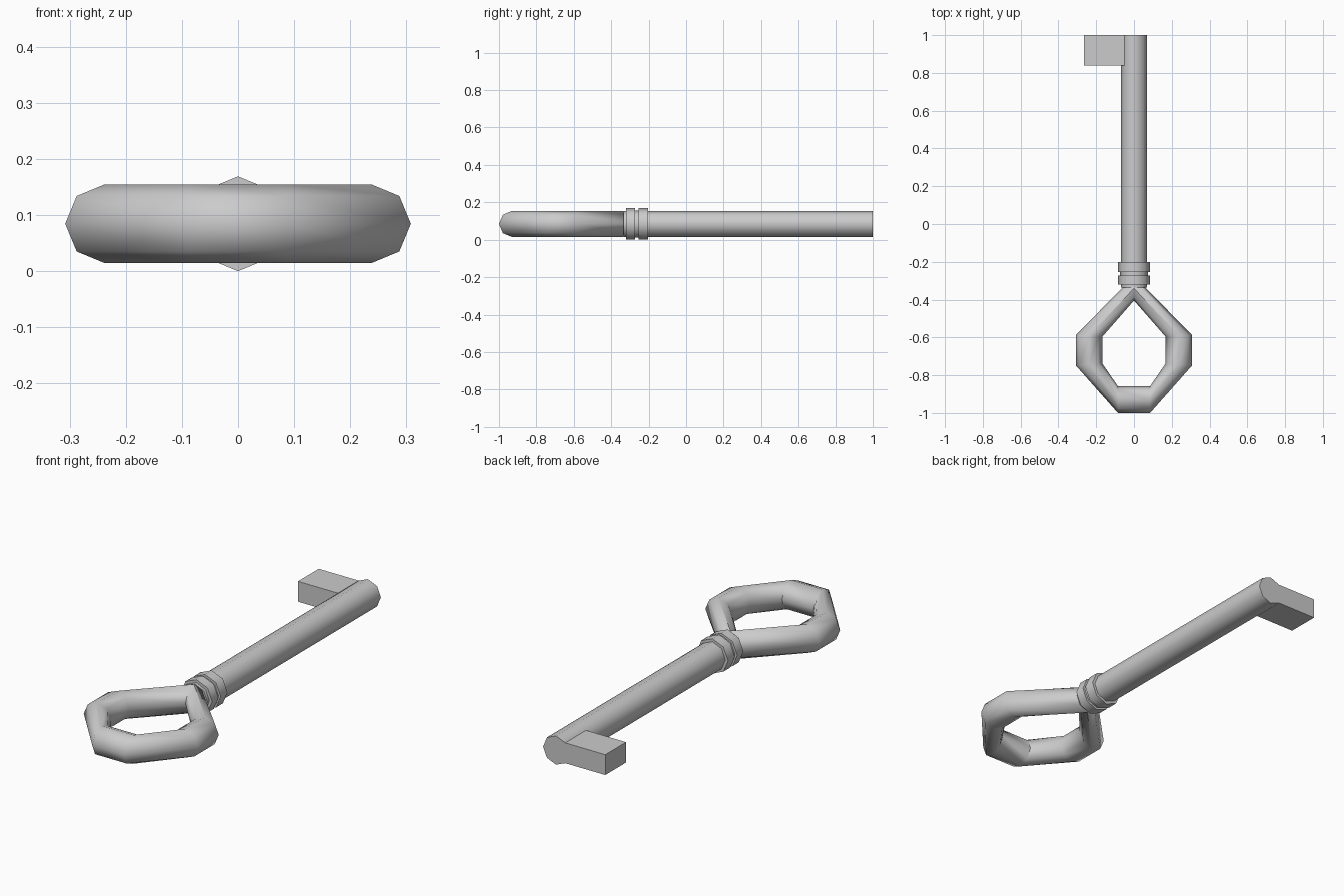
import bpy, bmesh, math

if "Cube" in bpy.data.objects:
    bpy.data.objects.remove(bpy.data.objects["Cube"])

ZC = 0.0845   # height of the key's centre line
N = 8         # low-poly sides everywhere


def finish(name, bm):
    bmesh.ops.recalc_face_normals(bm, faces=bm.faces)
    mesh = bpy.data.meshes.new(name)
    bm.to_mesh(mesh)
    bm.free()
    ob = bpy.data.objects.new(name, mesh)
    bpy.context.collection.objects.link(ob)
    bpy.ops.object.select_all(action='DESELECT')
    ob.select_set(True)
    bpy.context.view_layer.objects.active = ob
    bpy.ops.object.shade_smooth_by_angle(angle=math.radians(50))
    return ob


def bridge(bm, a, b):
    for i in range(N):
        j = (i + 1) % N
        bm.faces.new((a[i], a[j], b[j], b[i]))


def section(bm, p, q, rz):
    """Octagon standing on the horizontal line p-q, with half height rz."""
    ring = []
    for k in range(N):
        a = 2 * math.pi * k / N
        t = 0.5 + 0.5 * math.cos(a)
        ring.append(bm.verts.new((p[0] + (q[0] - p[0]) * t,
                                  p[1] + (q[1] - p[1]) * t,
                                  ZC + rz * math.sin(a))))
    return ring


# Shaft with two collar rings, as one stepped octagonal profile (y, radius)
profile = [(-0.335, 0.07), (-0.32, 0.07), (-0.32, 0.0845), (-0.272, 0.0845),
           (-0.272, 0.073), (-0.254, 0.073), (-0.254, 0.0845), (-0.202, 0.0845),
           (-0.202, 0.07), (1.0, 0.07)]
bm = bmesh.new()
rings = [section(bm, (-r, y), (r, y), r) for y, r in profile]
for a, b in zip(rings, rings[1:]):
    bridge(bm, a, b)
bm.faces.new(rings[0])
bm.faces.new(rings[-1])
finish("shaft_and_collars", bm)

# Bow: octagonal tube, stations given as inner and outer points, mirrored in x
half = [((0.168, -0.597), (0.308, -0.588)),
        ((0.168, -0.737), (0.308, -0.748)),
        ((0.085, -0.858), (0.085, -1.0))]
mirror = [((-p[0], p[1]), (-q[0], q[1])) for p, q in reversed(half)]
stations = [((0, -0.405), (0, -0.275))] + half + mirror
bm = bmesh.new()
rings = [section(bm, p, q, 0.07) for p, q in stations]
for i in range(len(rings)):
    bridge(bm, rings[i - 1], rings[i])
finish("bow", bm)

# Bit: flat tooth at the tip of the shaft
bm = bmesh.new()
bmesh.ops.create_cube(bm, size=1)
x0, x1, y0, y1, h = -0.265, -0.049, 0.84, 1.0, 0.099
for v in bm.verts:
    v.co = (x0 if v.co.x < 0 else x1, y0 if v.co.y < 0 else y1,
            ZC + h * v.co.z)
finish("bit", bm)
